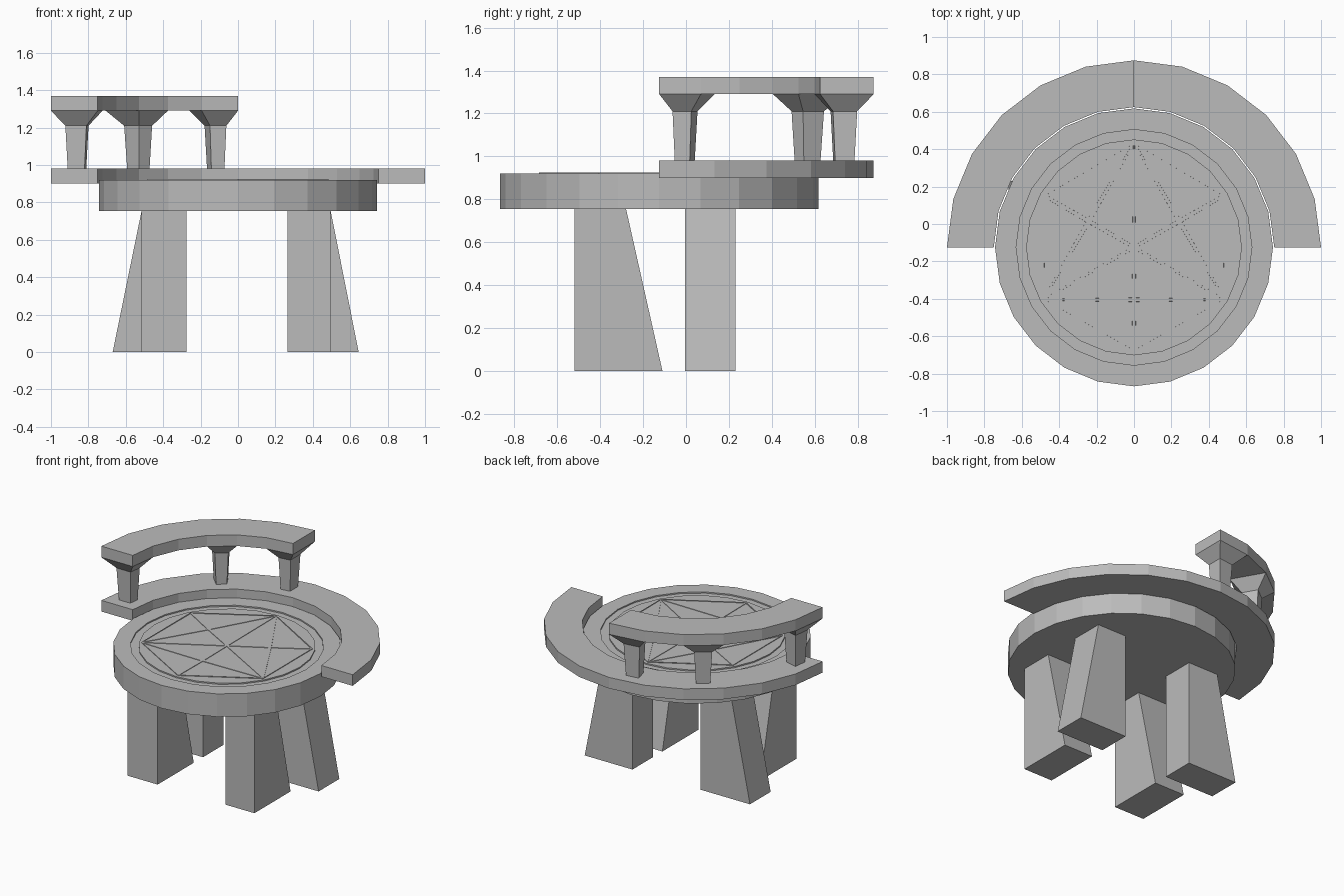
import bpy, bmesh, math

if "Cube" in bpy.data.objects:
    bpy.data.objects.remove(bpy.data.objects["Cube"])

CY = -0.125           # centre of the round parts
STEP = math.radians(15)

stone = bpy.data.materials.new("plain grey")
stone.diffuse_color = (0.5, 0.5, 0.5, 1)
stone.use_nodes = True
stone.node_tree.nodes["Principled BSDF"].inputs["Base Color"].default_value = stone.diffuse_color


def finish(name, bm):
    bmesh.ops.recalc_face_normals(bm, faces=bm.faces)
    me = bpy.data.meshes.new(name)
    bm.to_mesh(me)
    bm.free()
    me.materials.append(stone)
    ob = bpy.data.objects.new(name, me)
    bpy.context.collection.objects.link(ob)
    return ob


def polar(r, a):
    return r * math.cos(a), CY + r * math.sin(a)


def loft(name, rings):
    """Join equal-length vertex rings and cap both ends."""
    bm = bmesh.new()
    vs = [[bm.verts.new(p) for p in ring] for ring in rings]
    n = len(vs[0])
    for a, b in zip(vs, vs[1:]):
        for i in range(n):
            j = (i + 1) % n
            bm.faces.new((a[i], a[j], b[j], b[i]))
    bm.faces.new(vs[0])
    bm.faces.new(vs[-1])
    return finish(name, bm)


def arc_slab(name, k0, k1, z0, z1, r0=0.75, r1=1.0):
    """Curved slab from step k0 to step k1, 15 degrees per step."""
    bm = bmesh.new()
    rows = []
    for k in range(k0, k1 + 1):
        (xi, yi), (xo, yo) = polar(r0, k * STEP), polar(r1, k * STEP)
        rows.append([bm.verts.new(p) for p in
                     ((xi, yi, z0), (xo, yo, z0), (xo, yo, z1), (xi, yi, z1))])
    for a, b in zip(rows, rows[1:]):
        for i in range(4):
            j = (i + 1) % 4
            bm.faces.new((a[i], a[j], b[j], b[i]))
    bm.faces.new(rows[0])
    bm.faces.new(rows[-1])
    return finish(name, bm)


# Round top with a shallow ring groove
profile = [(0.743, 0.755), (0.743, 0.92), (0.63, 0.92), (0.63, 0.911),
           (0.577, 0.911), (0.577, 0.92)]
loft("round_top", [[(*polar(r, k * STEP), z) for k in range(24)]
                   for r, z in profile])

# Hexagon inlay: six spokes and one large triangle around sunken panels
bm = bmesh.new()
Z = 0.925
centre = bm.verts.new((0, CY, Z))
tips = [bm.verts.new((*polar(0.56, math.radians(90 + 60 * i)), Z)) for i in range(6)]
mids = {i: bm.verts.new((*polar(0.28, math.radians(90 + 60 * i)), Z)) for i in (1, 3, 5)}
for i, m in mids.items():
    prev, tip, nxt = tips[i - 1], tips[i], tips[(i + 1) % 6]
    for tri in ((centre, prev, m), (centre, m, nxt), (prev, tip, m), (m, tip, nxt)):
        bm.faces.new(tri)
bmesh.ops.recalc_face_normals(bm, faces=bm.faces)
for f in bm.faces:
    if f.normal.z < 0:
        f.normal_flip()
panels = list(bm.faces)
rim = [e for e in bm.edges if e.is_boundary]
ext = bmesh.ops.extrude_edge_only(bm, edges=rim)
for v in ext["geom"]:
    if isinstance(v, bmesh.types.BMVert):
        v.co.z = 0.915
bm.normal_update()
bmesh.ops.inset_individual(bm, faces=panels, thickness=0.015)
bmesh.ops.inset_individual(bm, faces=panels, thickness=0.0005, depth=-0.0035)
finish("hexagon_inlay", bm)

# Half-ring ledge and quarter-ring rail
arc_slab("half_ring_ledge", 0, 12, 0.90, 0.98)
arc_slab("quarter_ring_rail", 6, 12, 1.29, 1.37)

# Flared posts, each drawn down from one rail segment
for n, k in enumerate((6, 8, 11), 1):
    quad = [polar(0.75, k * STEP), polar(1.0, k * STEP),
            polar(1.0, (k + 1) * STEP), polar(0.75, (k + 1) * STEP)]
    mx = sum(p[0] for p in quad) / 4
    my = sum(p[1] for p in quad) / 4
    loft(f"rail_post_{n}", [[(mx + (x - mx) * s, my + (y - my) * s, z) for x, y in quad]
                            for s, z in ((1, 1.29), (0.45, 1.21), (0.36, 0.98))])


def rect(x0, x1, y0, y1, z):
    return [(x0, y0, z), (x1, y0, z), (x1, y1, z), (x0, y1, z)]


# Legs: front pair widens backwards, back pair widens outwards
for side, x0, x1, b0, b1 in (("left", -0.515, -0.275, -0.67, -0.275),
                             ("right", 0.265, 0.495, 0.265, 0.645)):
    loft(f"front_leg_{side}", [rect(x0, x1, -0.52, -0.11, 0),
                               rect(x0, x1, -0.52, -0.28, 0.757)])
    loft(f"back_leg_{side}", [rect(b0, b1, -0.005, 0.23, 0),
                              rect(x0, x1, -0.005, 0.23, 0.757)])
